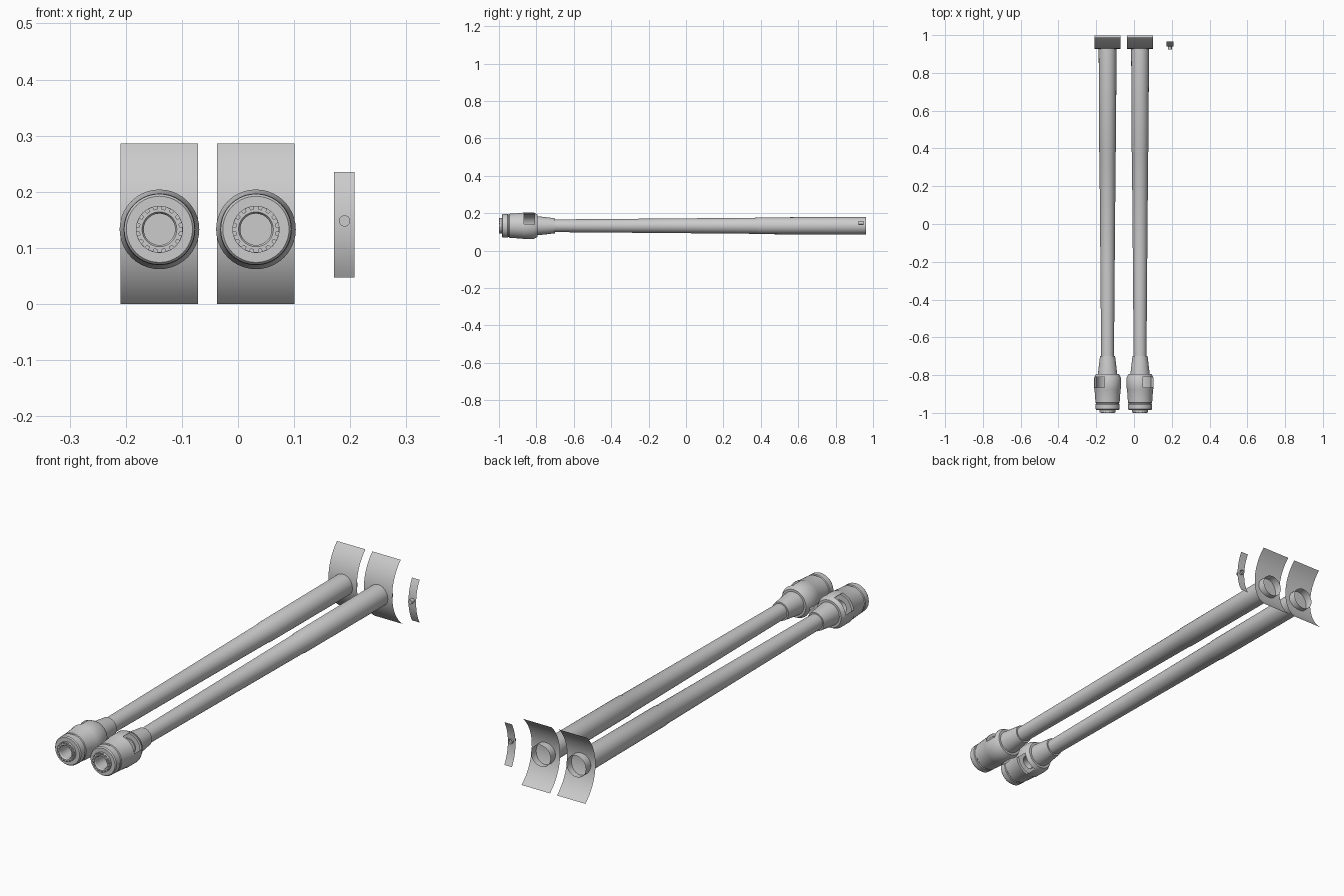
import bpy, bmesh, math
from mathutils import Matrix, Vector

if "Cube" in bpy.data.objects:
    bpy.data.objects.remove(bpy.data.objects["Cube"])

grey = bpy.data.materials.new("steel grey")
grey.diffuse_color = (0.6, 0.6, 0.6, 1)
grey.use_nodes = True
grey.node_tree.nodes["Principled BSDF"].inputs["Base Color"].default_value = grey.diffuse_color
AXIS_Z = 0.133


def finish(name, bm, loc=(0, 0, 0), smooth=True):
    me = bpy.data.meshes.new(name)
    bm.to_mesh(me)
    bm.free()
    me.materials.append(grey)
    ob = bpy.data.objects.new(name, me)
    ob.location = loc
    bpy.context.collection.objects.link(ob)
    if smooth:
        bpy.ops.object.select_all(action='DESELECT')
        ob.select_set(True)
        bpy.context.view_layer.objects.active = ob
        bpy.ops.object.shade_smooth_by_angle(angle=math.radians(30))
    return ob


def lathe(name, profile, loc, n=40, closed=False):
    """Turn (y, radius) points around the y axis."""
    bm = bmesh.new()
    rings = []
    for y, r in profile:
        if r == 0:
            rings.append([bm.verts.new((0, y, 0))] * n)
        else:
            rings.append([bm.verts.new((r * math.cos(2 * math.pi * i / n), y,
                                        r * math.sin(2 * math.pi * i / n))) for i in range(n)])
    pairs = list(zip(rings, rings[1:]))
    if closed:
        pairs.append((rings[-1], rings[0]))
    for a, b in pairs:
        for i in range(n):
            j = (i + 1) % n
            bm.faces.new(list(dict.fromkeys((a[i], a[j], b[j], b[i]))))
    bmesh.ops.recalc_face_normals(bm, faces=bm.faces)
    return finish(name, bm, loc)


def curved_plate(name, x0, x1, z0, z1, front, zc, radius=0.19, n=16):
    """Thin sheet bent around an axis along x, bulging to the front."""
    bm = bmesh.new()
    a0, a1 = math.asin((z0 - zc) / radius), math.asin((z1 - zc) / radius)
    rows = []
    for i in range(n + 1):
        a = a0 + (a1 - a0) * i / n
        y = front + radius * (1 - math.cos(a))
        z = zc + radius * math.sin(a)
        rows.append([bm.verts.new((x, y, z)) for x in (x0, x1)])
    for p, q in zip(rows, rows[1:]):
        bm.faces.new((p[0], p[1], q[1], q[0]))
    return finish(name, bm)


def box(bm, size, matrix):
    bmesh.ops.create_cube(bm, size=1, matrix=matrix @ Matrix.Diagonal((*size, 1)))


def gun_barrel(side, x, sign):
    loc = (x, 0, AXIS_Z)
    # long tapering tube, open at the rear
    lathe(side + "_barrel", [(-0.81, 0), (-0.81, 0.034), (-0.70, 0.034), (-0.20, 0.038),
                             (0.38, 0.043), (0.385, 0.045), (0.963, 0.047)], loc)
    # tapered socket behind the muzzle brake
    lathe(side + "_socket", [(-0.80, 0.0), (-0.80, 0.051), (-0.775, 0.049),
                             (-0.70, 0.040), (-0.70, 0.034)], loc)
    # hollow muzzle brake
    brake = lathe(side + "_muzzle_brake",
                  [(-0.985, 0.030), (-0.985, 0.059), (-0.980, 0.063), (-0.955, 0.064),
                   (-0.952, 0.061), (-0.948, 0.061), (-0.945, 0.064), (-0.875, 0.069),
                   (-0.870, 0.071), (-0.815, 0.071), (-0.793, 0.060), (-0.793, 0.034),
                   (-0.806, 0.034), (-0.806, 0.058), (-0.870, 0.058), (-0.870, 0.030)],
                  loc, closed=True)
    # two opposed side ports on a slanted axis
    bm = bmesh.new()
    box(bm, (0.3, 0.054, 0.082), Matrix.Translation((0, -0.838, 0)) @
        Matrix.Rotation(-sign * math.radians(42), 4, 'Y'))
    cutter = finish("port_cutter", bm, loc, smooth=False)
    mod = brake.modifiers.new("ports", 'BOOLEAN')
    mod.operation, mod.object, mod.solver = 'DIFFERENCE', cutter, 'EXACT'
    bpy.context.view_layer.objects.active = brake
    bpy.ops.object.modifier_apply(modifier="ports")
    bpy.data.objects.remove(cutter)
    # threaded nose ring with teeth
    lathe(side + "_nose_ring", [(-0.984, 0.042), (-0.994, 0.042), (-0.994, 0.036),
                                (-1.0, 0.036), (-1.0, 0.031), (-0.995, 0.028),
                                (-0.88, 0.028), (-0.88, 0.030)], loc)
    bm = bmesh.new()
    for k in range(16):
        turn = Matrix.Rotation(2 * math.pi * k / 16, 4, 'Y')
        box(bm, (0.006, 0.007, 0.009), turn @ Matrix.Translation((0.0385, -0.9955, 0)))
    finish(side + "_nose_teeth", bm, loc, smooth=False)


gun_barrel("left", -0.140, -1)
gun_barrel("right", 0.032, 1)

# curved shields around the barrel roots
curved_plate("left_shield", -0.209, -0.071, 0.0, 0.286, 0.927, 0.148)
curved_plate("right_shield", -0.037, 0.101, 0.0, 0.286, 0.927, 0.148)

# narrow sight shield with a short peg
curved_plate("sight_shield", 0.171, 0.208, 0.047, 0.235, 0.940, 0.141)
lathe("sight_peg", [(0.923, 0), (0.923, 0.010), (0.950, 0.010)], (0.19, 0, 0.148), n=20)
